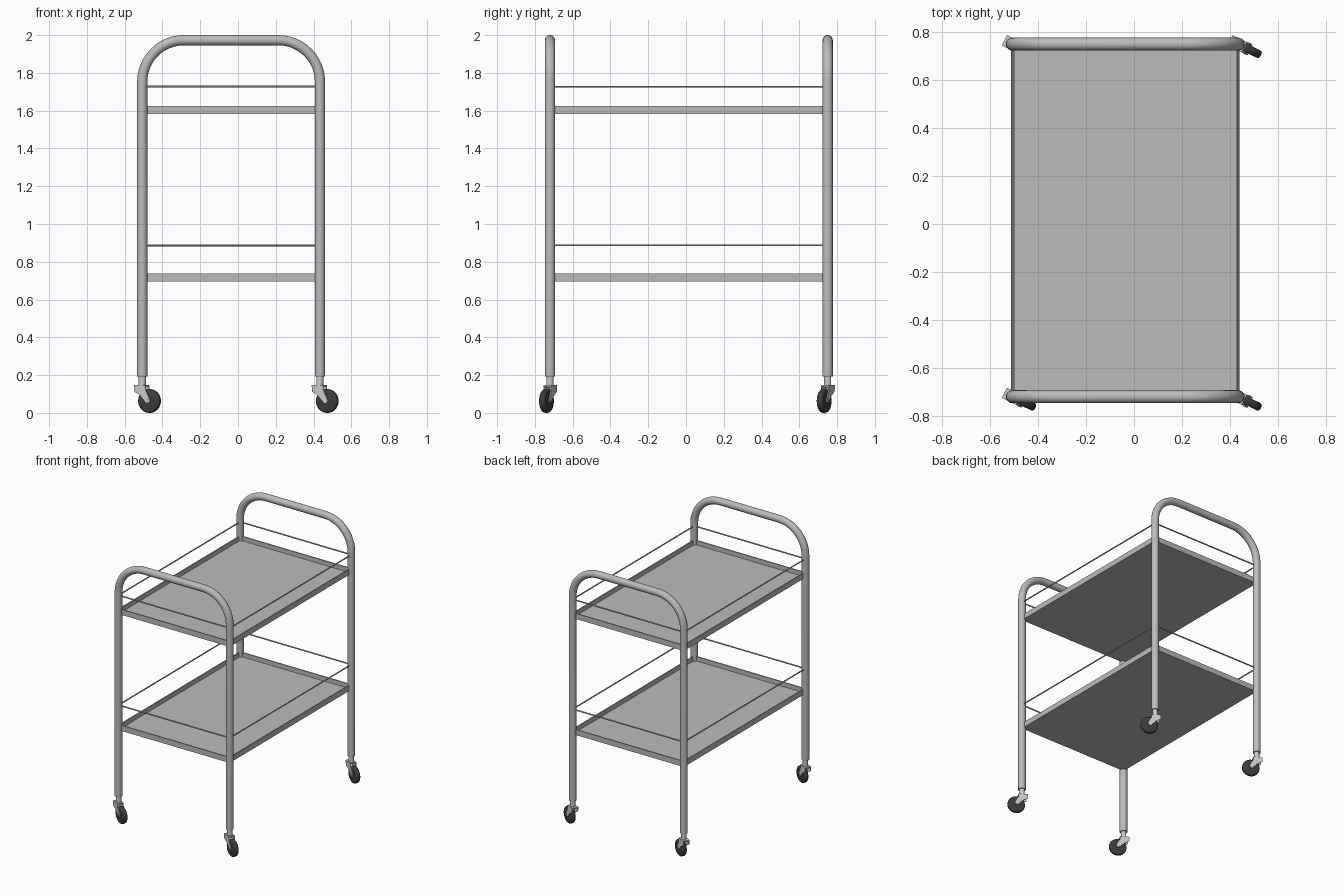
import bpy, bmesh, math
from mathutils import Vector, Matrix

if "Cube" in bpy.data.objects:
    bpy.data.objects.remove(bpy.data.objects["Cube"])


def material(name, v):
    m = bpy.data.materials.new(name)
    m.diffuse_color = (v, v, v, 1)
    m.use_nodes = True
    m.node_tree.nodes["Principled BSDF"].inputs["Base Color"].default_value = m.diffuse_color
    return m


STEEL = material("grey steel", 0.5)
BRACKET = material("light bracket metal", 0.6)
RUBBER = material("dark rubber", 0.045)

X0, X1 = -0.507, 0.434        # leg centres
Y0, Y1 = -0.72, 0.75


def finish(bm, name, mat, matrix=None, smooth=True):
    bmesh.ops.recalc_face_normals(bm, faces=bm.faces[:])
    me = bpy.data.meshes.new(name)
    bm.to_mesh(me)
    bm.free()
    ob = bpy.data.objects.new(name, me)
    bpy.context.collection.objects.link(ob)
    if matrix is not None:
        ob.matrix_world = matrix
    me.materials.append(mat)
    if smooth:
        bpy.ops.object.select_all(action='DESELECT')
        ob.select_set(True)
        bpy.context.view_layer.objects.active = ob
        bpy.ops.object.shade_smooth_by_angle(angle=math.radians(35))
    return ob


def tube(name, pts, r, sides, mat):
    """Sweep a circle along a planar path with mitred joints and end caps."""
    pts = [Vector(p) for p in pts]
    normal = Vector((0, 1, 0)) if abs((pts[-1] - pts[0]).y) < 1e-6 else Vector((0, 0, 1))
    bm = bmesh.new()
    rings = []
    for i, p in enumerate(pts):
        t = (pts[min(i + 1, len(pts) - 1)] - pts[max(i - 1, 0)]).normalized()
        side = t.cross(normal)
        rings.append([bm.verts.new(p + r * (math.cos(a) * side + math.sin(a) * normal))
                      for a in (2 * math.pi * k / sides for k in range(sides))])
    for a, b in zip(rings, rings[1:]):
        for k in range(sides):
            j = (k + 1) % sides
            bm.faces.new((a[k], a[j], b[j], b[k]))
    bm.faces.new(rings[0])
    bm.faces.new(rings[-1])
    return finish(bm, name, mat)


def cylinder(name, r, depth, mat, matrix, sides=24, bevel=0):
    bm = bmesh.new()
    bmesh.ops.create_cone(bm, cap_ends=True, segments=sides, radius1=r, radius2=r, depth=depth)
    if bevel:
        rim = [e for e in bm.edges if abs(e.verts[0].co.z - e.verts[1].co.z) < 1e-6]
        bmesh.ops.bevel(bm, geom=rim, offset=bevel, segments=3, profile=0.5, affect='EDGES')
    return finish(bm, name, mat, matrix)


def frame(name, y):
    """Inverted U of bent tube."""
    R, top, base = 0.22, 1.973, 0.193
    pts = [(X0, y, base)]
    for cx, start in ((X0 + R, 180), (X1 - R, 90)):
        for k in range(13):
            a = math.radians(start - 90 * k / 12)
            pts.append((cx + R * math.cos(a), y, top - R + R * math.sin(a)))
    pts.append((X1, y, base))
    tube(name, pts, 0.027, 24, STEEL)


def tray(name, z0, z1):
    """Shallow pan with thin upright rim."""
    bm = bmesh.new()
    bmesh.ops.create_cube(bm, size=1, matrix=Matrix.Translation(
        ((X0 + X1) / 2, (Y0 + Y1) / 2, (z0 + z1) / 2))
        @ Matrix.Diagonal((X1 - X0, Y1 - Y0, z1 - z0, 1)))
    top = max(bm.faces, key=lambda f: f.calc_center_median().z)
    bmesh.ops.inset_region(bm, faces=[top], thickness=0.012)
    floor = bmesh.ops.extrude_discrete_faces(bm, faces=[top])["faces"][0]
    bmesh.ops.translate(bm, verts=floor.verts[:], vec=(0, 0, -(z1 - z0) + 0.008))
    finish(bm, name, STEEL, smooth=False)


def guard_rails(name, z):
    corners = [(X0, Y0, z), (X1, Y0, z), (X1, Y1, z), (X0, Y1, z)]
    for i, side in enumerate(("front", "right", "back", "left")):
        tube(f"{name}_{side}", [corners[i], corners[(i + 1) % 4]], 0.005, 10, STEEL)


def caster(name, x, y):
    """Swivel stem, forked bracket and wheel, turned toward front right."""
    M = Matrix.Translation((x, y, 0)) @ Matrix.Rotation(math.radians(-26), 4, 'Z')
    T = Matrix.Translation
    cylinder(name + "_stem", 0.019, 0.07, BRACKET, M @ T((0, 0, 0.17)))
    # fork: crown plate and two side plates
    bm = bmesh.new()
    bmesh.ops.create_cube(bm, size=1, matrix=T((-0.004, 0, 0.143))
                          @ Matrix.Diagonal((0.066, 0.048, 0.008, 1)))
    profile = [(-0.037, 0.147), (0.029, 0.147), (0.031, 0.12), (0.056, 0.068),
               (0.052, 0.054), (0.038, 0.052), (0.0, 0.092), (-0.036, 0.113)]
    for s in (-1, 1):
        f = bm.faces.new([bm.verts.new((u, s * 0.018, z)) for u, z in profile])
        ext = bmesh.ops.extrude_face_region(bm, geom=[f], use_keep_orig=True)["geom"]
        bmesh.ops.translate(bm, vec=(0, s * 0.006, 0),
                            verts=[v for v in ext if isinstance(v, bmesh.types.BMVert)])
    finish(bm, name + "_fork", BRACKET, M, smooth=False)
    axle = M @ T((0.043, 0, 0.063)) @ Matrix.Rotation(math.pi / 2, 4, 'X')
    cylinder(name + "_wheel", 0.063, 0.034, RUBBER, axle, sides=32, bevel=0.011)
    cylinder(name + "_axle", 0.007, 0.052, BRACKET, axle, sides=12)


# Tubular end frames
frame("front_frame", Y0)
frame("back_frame", Y1)

# Shelves with guard rails
for label, z0, z1, rail in (("lower", 0.695, 0.737, 0.887), ("upper", 1.583, 1.625, 1.727)):
    tray(label + "_tray", z0, z1)
    guard_rails(label + "_rail", rail)

# Casters
for fb, y in (("front", Y0), ("back", Y1)):
    for lr, x in (("left", X0), ("right", X1)):
        caster(f"{fb}_{lr}_caster", x, y)
